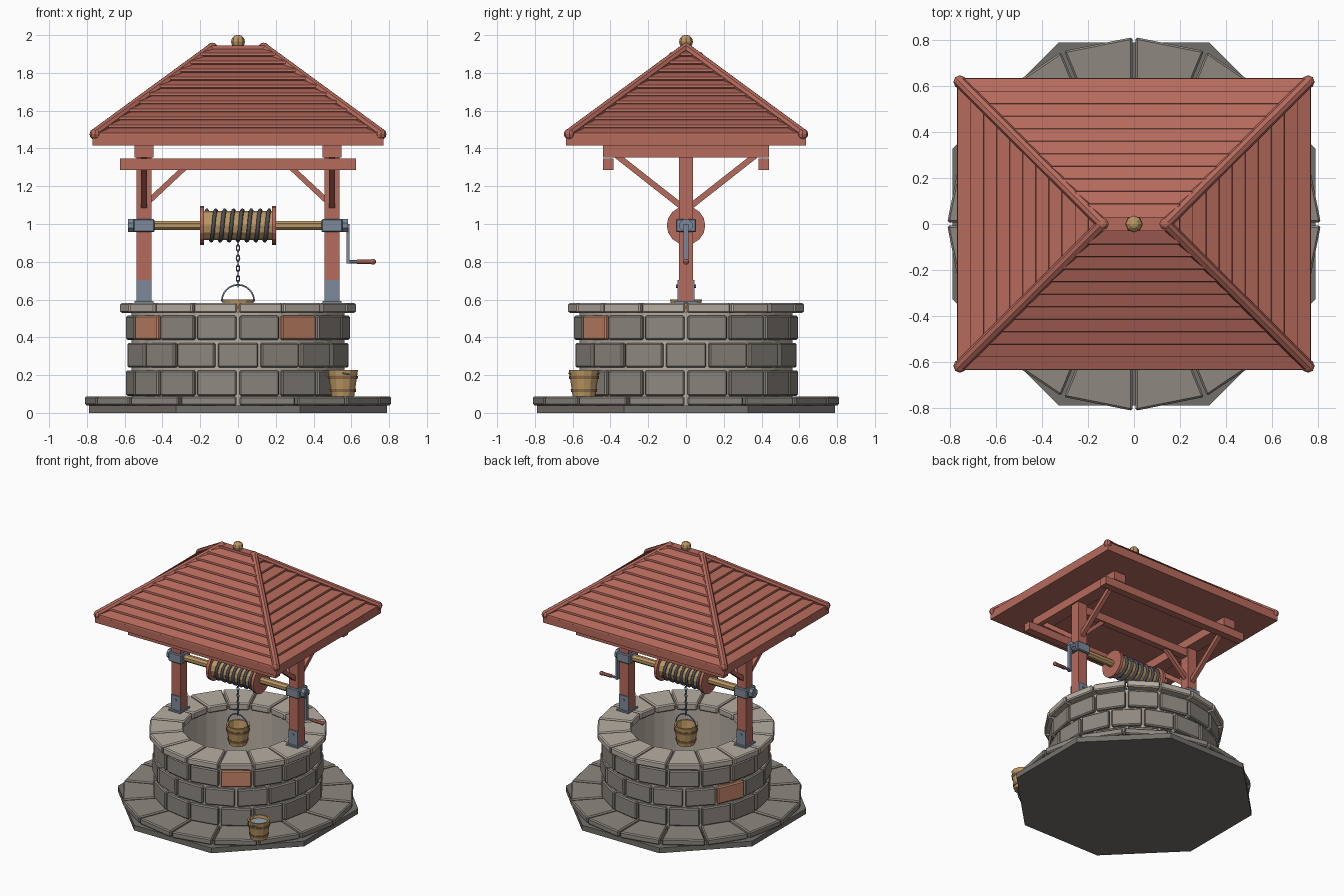
import bpy, bmesh, math
from mathutils import Vector
from math import sin, cos, pi, tau, radians

if "Cube" in bpy.data.objects:
    bpy.data.objects.remove(bpy.data.objects["Cube"])


def mat(name, r, g, b):
    m = bpy.data.materials.new(name)
    m.diffuse_color = (r, g, b, 1)
    m.use_nodes = True
    m.node_tree.nodes["Principled BSDF"].inputs["Base Color"].default_value = m.diffuse_color
    return m


RED = mat("red painted wood", .47, .145, .108)
STONE = mat("grey stone", .27, .245, .215)
PALE = mat("pale stone", .47, .42, .365)
BASE = mat("dark base stone", .17, .16, .145)
CLAY = mat("orange clay", .55, .235, .14)
WOOD = mat("tan wood", .50, .31, .125)
BROWN = mat("brown hoop", .27, .15, .065)
METAL = mat("blue grey metal", .20, .25, .32)
ROPE = mat("dark rope", .075, .08, .095)
WATER = mat("water", .30, .38, .46)


def finish(name, bm, mats, bevel=0):
    bmesh.ops.recalc_face_normals(bm, faces=bm.faces)
    me = bpy.data.meshes.new(name)
    bm.to_mesh(me)
    bm.free()
    ob = bpy.data.objects.new(name, me)
    bpy.context.collection.objects.link(ob)
    for m in mats if isinstance(mats, list) else [mats]:
        me.materials.append(m)
    if bevel:
        mod = ob.modifiers.new("bevel", 'BEVEL')
        mod.width, mod.segments = bevel, 1
    return ob


def box(name, m, c, s, bevel=0):
    bm = bmesh.new()
    bmesh.ops.create_cube(bm, size=1)
    for v in bm.verts:
        v.co = Vector([v.co[i] * s[i] + c[i] for i in range(3)])
    return finish(name, bm, m, bevel)


def rod(name, m, p0, p1, r, sides=8, turn=0):
    p0, p1 = Vector(p0), Vector(p1)
    d = p1 - p0
    bm = bmesh.new()
    bmesh.ops.create_cone(bm, cap_ends=True, segments=sides, radius1=r, radius2=r, depth=d.length)
    q = d.to_track_quat('Z', 'Y')
    for v in bm.verts:
        c, s = cos(turn), sin(turn)
        v.co = q @ Vector((v.co.x * c - v.co.y * s, v.co.x * s + v.co.y * c, v.co.z)) + (p0 + p1) / 2
    return finish(name, bm, m)


def ball(name, m, c, r, u=8, w=6):
    bm = bmesh.new()
    bmesh.ops.create_uvsphere(bm, u_segments=u, v_segments=w, radius=r)
    bmesh.ops.translate(bm, verts=bm.verts, vec=c)
    return finish(name, bm, m)


def loft(name, m, rings, closed=False):
    bm = bmesh.new()
    vs = [[bm.verts.new(p) for p in ring] for ring in rings]
    n = len(vs[0])
    for a, b in zip(vs, vs[1:] + ([vs[0]] if closed else [])):
        for i in range(n):
            bm.faces.new((a[i], a[(i + 1) % n], b[(i + 1) % n], b[i]))
    if not closed:
        bm.faces.new(vs[0])
        bm.faces.new(vs[-1])
    return finish(name, bm, m)


def lathe(name, m, prof, sides=16, x=0, y=0, turn=0, closed=False):
    return loft(name, m, [[(x + r * cos(tau * i / sides + turn), y + r * sin(tau * i / sides + turn), z)
                           for i in range(sides)] for r, z in prof], closed)


def wire(name, m, pts, r, cyclic=False, res=1):
    cu = bpy.data.curves.new(name, 'CURVE')
    cu.dimensions, cu.bevel_depth, cu.bevel_resolution = '3D', r, res
    cu.use_fill_caps = True
    sp = cu.splines.new('POLY')
    sp.points.add(len(pts) - 1)
    for p, c in zip(sp.points, pts):
        p.co = (*c, 1)
    sp.use_cyclic_u = cyclic
    tmp = bpy.data.objects.new(name + "_path", cu)
    bpy.context.collection.objects.link(tmp)
    me = bpy.data.meshes.new_from_object(tmp.evaluated_get(bpy.context.evaluated_depsgraph_get()))
    bpy.data.objects.remove(tmp)
    ob = bpy.data.objects.new(name, me)
    bpy.context.collection.objects.link(ob)
    me.materials.clear()
    me.materials.append(m)
    return ob


def stones(name, mats, n, r0, r1, z0, z1, gap, start=0, special=(), bevel=.008):
    """Ring of wedge stones; indices in special take the second material."""
    bm = bmesh.new()
    for k in range(n):
        a0, a1 = start + tau * k / n, start + tau * (k + 1) / n
        v = []
        for z in (z0, z1):
            for r, a, s in ((r0, a0, 1), (r1, a0, 1), (r1, a1, -1), (r0, a1, -1)):
                a += s * gap / 2 / r
                v.append(bm.verts.new((r * cos(a), r * sin(a), z)))
        for f in ((0, 1, 2, 3), (4, 5, 6, 7), (0, 1, 5, 4), (1, 2, 6, 5), (2, 3, 7, 6), (3, 0, 4, 7)):
            bm.faces.new([v[i] for i in f]).material_index = int(k in special)
    return finish(name, bm, mats, bevel)


# stone base, wall and rim
lathe("base_slab", BASE, [(.855, 0), (.855, .04)], 8, turn=pi / 8)
stones("paving_ring", STONE, 16, .5, .812, .04, .087, .014)
lathe("well_lining", PALE, [(.565, .04), (.565, .535), (.41, .535), (.41, .04)], 32, closed=True)
step = tau / 16
stones("wall_course_low", STONE, 16, .5, .595, .09, .225, .016)
stones("wall_course_mid", [STONE, CLAY], 16, .5, .595, .24, .37, .016, step / 2, (6,))
stones("wall_course_top", [STONE, CLAY], 16, .5, .595, .387, .515, .016, 0, (9, 13))
stones("rim_stones", PALE, 16, .385, .625, .53, .582, .01)
lathe("well_water", WATER, [(.412, .19), (.412, .2)], 32)

# posts, fittings and braces on both sides
for s, side in ((-1, "left"), (1, "right")):
    x = .498 * s
    box(side + "_post", RED, (x, 0, .97), (.078, .076, .78))
    box(side + "_foot_plate", METAL, (x, 0, .587), (.1, .12, .012))
    for t in (-1, 1):
        box(side + "_post_strap", METAL, (x, t * .041, .645), (.08, .008, .115))
        rod(side + "_strap_bolt", METAL, (x, t * .04, .67), (x, t * .052, .67), .009, 6)
        rod(side + "_side_brace", RED, (x, t * .02, 1.09), (x, t * .37, 1.365), .022, 4, pi / 4)
    box(side + "_cross_beam", RED, (x, 0, 1.383), (.1, .88, .064))
    rod(side + "_tie_brace", RED, (x - s * .02, 0, 1.115), (s * .28, 0, 1.3), .02, 4, pi / 4)
    box(side + "_bearing", METAL, (x, 0, .992), (.112, .108, .07), .006)
    rod(side + "_axle_hub", METAL, (s * .55, 0, .992), (s * .582, 0, .992), .036, 8, pi / 8)
    rod(side + "_drum_disc", RED, (s * .18, 0, .992), (s * .202, 0, .992), .102, 16)
for y in (-.412, .412):
    box("roof_purlin", RED, (0, y, 1.316), (1.25, .056, .06))
box("centre_tie_beam", RED, (0, 0, 1.316), (1.0, .05, .06))

# windlass with rope coils and crank
rod("axle", WOOD, (-.46, 0, .992), (.46, 0, .992), .027, 8, pi / 8)
rod("drum", WOOD, (-.19, 0, .992), (.19, 0, .992), .076, 12)
N, TURNS = 112, 7
wire("rope_coil", ROPE, [(-.165 + .33 * i / N, .08 * sin(tau * TURNS * i / N), .992 + .08 * cos(tau * TURNS * i / N))
                         for i in range(N + 1)], .011)
box("crank_arm", METAL, (.582, 0, .895), (.016, .026, .21))
rod("crank_pin", METAL, (.575, 0, .8), (.64, 0, .8), .009, 8)
rod("crank_grip", RED, (.63, 0, .8), (.72, 0, .8), .013, 8)
ball("crank_knob", RED, (.715, 0, .8), .016)

# chain of alternating links
for i in range(9):
    z = .9 - .027 * i
    pts = []
    for k in range(10):
        w, h = .0085 * cos(tau * k / 10), .018 * sin(tau * k / 10)
        pts.append((w, 0, z + h) if i % 2 else (0, w, z + h))
    wire("chain_link", METAL, pts, .0035, True, 0)


def bucket(name, x, y, z0, h, rt, rb, fill):
    lathe(name + "_staves", WOOD, [(rb, z0), (rt, z0 + h), (rt - .013, z0 + h), (rb - .012, z0 + .015)], 12, x, y)
    for f in (.22, .72):
        r0, r1 = rb + (rt - rb) * (f - .06), rb + (rt - rb) * (f + .06)
        za, zb = z0 + h * (f - .06), z0 + h * (f + .06)
        lathe(name + "_hoop", BROWN, [(r0 + .005, za), (r1 + .005, zb), (r1 - .004, zb), (r0 - .004, za)],
              12, x, y, closed=True)
    if fill:
        r = rb + (rt - rb) * .85 - .011
        lathe(name + "_water", WATER, [(r, z0 + h * .8), (r, z0 + h * .85)], 12, x, y)


# hanging bucket with bail, and a full bucket standing on the paving
bucket("hanging_bucket", 0, 0, .455, .145, .084, .064, False)
wire("hanging_bail", METAL, [(.086 * cos(pi * i / 12), 0, .59 + .088 * sin(pi * i / 12)) for i in range(13)], .005)
bucket("ground_bucket", .555, -.54, .087, .14, .08, .06, True)
wire("ground_bail", METAL, [(.555 + .06 * sin(pi * i / 10), -.54 + .08 * cos(pi * i / 10), .21 - .012 * sin(pi * i / 10))
                            for i in range(11)], .004)


# hipped roof with stepped boards
def rect(hx, hy, z):
    return [(-hx, -hy, z), (hx, -hy, z), (hx, hy, z), (-hx, hy, z)]


def slope(t, out=0, dz=0):
    return rect(.755 - .625 * t + out, .62 - .6 * t + out, 1.465 + .465 * t + dz)


ROWS = 11
rings = [rect(.755, .62, 1.416)]
for i in range(ROWS):
    a, b = i / ROWS, (i + 1) / ROWS
    rings += [slope(a, .0, 0), slope(a, .014, .004), slope(a, .012, .018), slope(b, .0, 0)]
rings = [r for i, r in enumerate(rings) if i == 0 or r != rings[i - 1]]
loft("roof_boards", RED, rings)
for s in (-1, 1):
    box("eave_board_long", RED, (0, s * .622, 1.443), (1.54, .024, .054))
    box("eave_board_short", RED, (s * .757, 0, 1.443), (.024, 1.26, .054))
    ball("ridge_end", RED, (s * .137, 0, 1.93), .03)
    for t in (-1, 1):
        rod("hip_rail", RED, (s * .762, t * .622, 1.478), (s * .137, 0, 1.935), .025, 8)
        ball("hip_rail_end", RED, (s * .757, t * .618, 1.476), .029)
box("ridge_board", RED, (0, 0, 1.928), (.28, .06, .034))
ball("roof_finial", WOOD, (0, 0, 1.965), .037, 8, 6)
